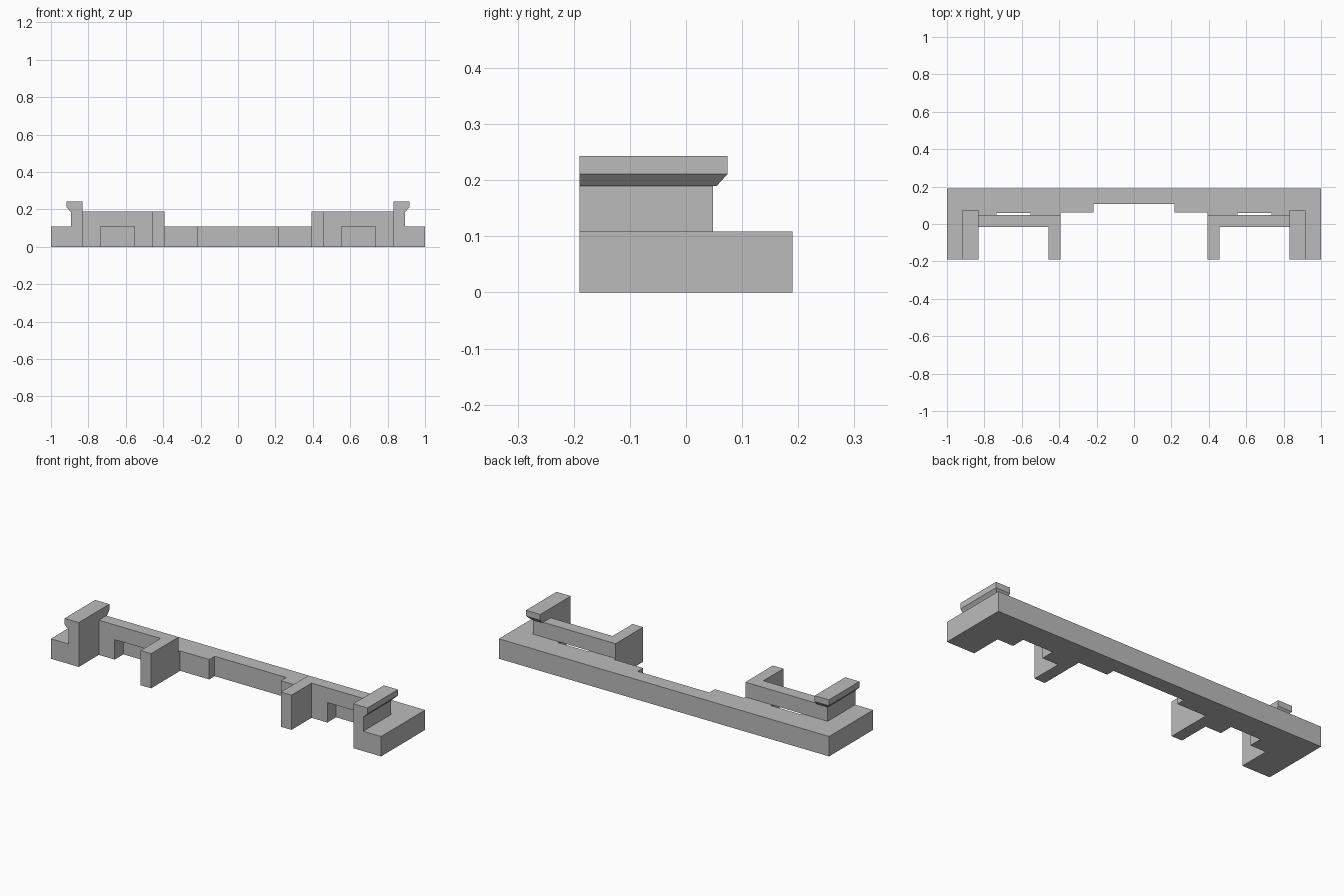
import bpy
import bmesh

cube = bpy.data.objects.get("Cube")
if cube:
    bpy.data.objects.remove(cube, do_unlink=True)

grey = bpy.data.materials.new("plain grey")
grey.use_nodes = True
colour = (0.5, 0.5, 0.5, 1)
grey.diffuse_color = colour
grey.node_tree.nodes["Principled BSDF"].inputs["Base Color"].default_value = colour

# Shared dimensions
FRONT, BACK = -0.19, 0.19
WALL_FRONT, WALL_BACK = -0.017, 0.048
BASE_TOP, WALL_TOP = 0.109, 0.19
ARM_IN, ARM_OUT = 0.393, 0.457
POST_IN, POST_OUT = 0.831, 0.892


def loft(name, sections):
    """Solid through a stack of (outline, height) sections."""
    bm = bmesh.new()
    rings = [[bm.verts.new((x, y, z)) for x, y in pts] for pts, z in sections]
    bm.faces.new(rings[0])
    bm.faces.new(rings[-1])
    for low, high in zip(rings, rings[1:]):
        for i in range(len(low)):
            j = (i + 1) % len(low)
            bm.faces.new((low[i], low[j], high[j], high[i]))
    bmesh.ops.recalc_face_normals(bm, faces=bm.faces[:])
    mesh = bpy.data.meshes.new(name)
    bm.to_mesh(mesh)
    bm.free()
    mesh.materials.append(grey)
    obj = bpy.data.objects.new(name, mesh)
    bpy.context.collection.objects.link(obj)
    return obj


def rect(x0, x1, y0, y1):
    return [(x0, y0), (x1, y0), (x1, y1), (x0, y1)]


def flip(points):
    return [(-x, y) for x, y in points]


# Base slab: half of the front edge, from the centre out, then mirrored
edge = [(0.217, 0.108), (0.217, 0.061), (ARM_IN, 0.061), (ARM_IN, FRONT),
        (ARM_OUT, FRONT), (ARM_OUT, WALL_FRONT),
        (0.553, WALL_FRONT), (0.553, 0.058), (0.735, 0.058), (0.735, WALL_FRONT),
        (POST_IN, WALL_FRONT), (POST_IN, FRONT), (1, FRONT), (1, BACK)]
base = edge + flip(edge)[::-1]
loft("base_slab", [(base, 0), (base, BASE_TOP)])

# Raised bracket: inner arm, cross wall and outer post in one outline
bracket = [(ARM_IN, FRONT), (ARM_OUT, FRONT), (ARM_OUT, WALL_FRONT),
           (POST_IN, WALL_FRONT), (POST_IN, FRONT), (POST_OUT, FRONT),
           (POST_OUT, WALL_BACK), (ARM_IN, WALL_BACK)]

# Clip head: chamfered underside on its outer and rear edges
neck = rect(POST_IN, 0.897, FRONT, 0.055)
head = rect(POST_IN, 0.917, FRONT, 0.074)

for side, place in (("left", list), ("right", flip)):
    loft(side + "_bracket", [(place(bracket), BASE_TOP), (place(bracket), WALL_TOP)])
    loft(side + "_clip_head", [(place(neck), WALL_TOP), (place(head), 0.211),
                               (place(head), 0.243)])
